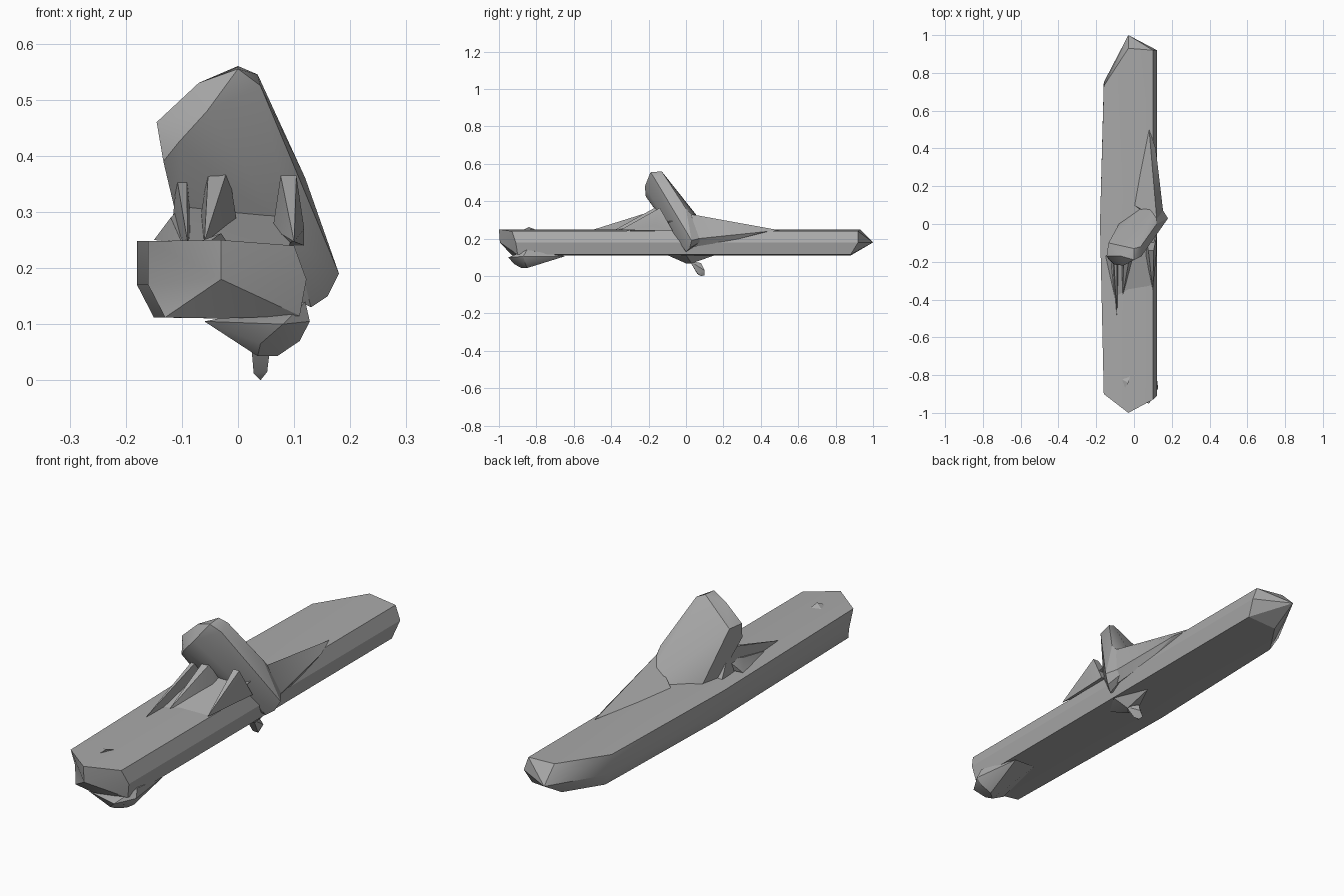
import bpy, bmesh

if "Cube" in bpy.data.objects:
    bpy.data.objects.remove(bpy.data.objects["Cube"])

# One grey for the whole piece
grey = bpy.data.materials.new("weathered grey")
grey.use_nodes = True
colour = (0.4, 0.4, 0.4, 1)
grey.diffuse_color = colour
grey.node_tree.nodes["Principled BSDF"].inputs["Base Color"].default_value = colour


def finish(name, bm):
    bmesh.ops.recalc_face_normals(bm, faces=bm.faces[:])
    mesh = bpy.data.meshes.new(name)
    bm.to_mesh(mesh)
    bm.free()
    mesh.materials.append(grey)
    part = bpy.data.objects.new(name, mesh)
    bpy.context.collection.objects.link(part)
    bpy.ops.object.select_all(action="DESELECT")
    part.select_set(True)
    bpy.context.view_layer.objects.active = part
    bpy.ops.object.shade_smooth_by_angle(angle=0.5)
    return part


def hull(name, points):
    """Faceted solid wrapped around a few corner points."""
    bm = bmesh.new()
    verts = [bm.verts.new(p) for p in points]
    result = bmesh.ops.convex_hull(bm, input=verts)
    loose = set(result["geom_interior"]) | set(result["geom_unused"])
    bmesh.ops.delete(bm, geom=[v for v in loose if isinstance(v, bmesh.types.BMVert)],
                     context="VERTS")
    return finish(name, bm)


def loft(name, rings, tips):
    """Skin closed rings of equal size and fan each end to its tip."""
    bm = bmesh.new()
    loops = [[bm.verts.new(p) for p in ring] for ring in rings]
    count = len(loops[0])
    for a, b in zip(loops, loops[1:]):
        for i in range(count):
            j = (i + 1) % count
            bm.faces.new((a[i], a[j], b[j], b[i]))
    for loop, tip in zip((loops[0], loops[-1]), tips):
        centre = bm.verts.new(tip)
        for i in range(count):
            bm.faces.new((loop[i], loop[(i + 1) % count], centre))
    bmesh.ops.triangulate(bm, faces=bm.faces[:])
    return finish(name, bm)


# Trunk: one cross-section, clockwise from the top middle, with slanted ends
section = [(-.03, .25), (.1, .24), (.122, .18), (.11, .115),
           (-.03, .11), (-.13, .112), (-.16, .17), (-.16, .248)]
front_cut = [-1, -.93, -.91, -.9, -.93, -.91, -.87, -.9]
back_cut = [.93, .92, .92, .88, .88, .73, .75, .73]


def ring(cut, bulge=0):
    return [(x - bulge if x < -.1 else x, y, z) for (x, z), y in zip(section, cut)]


loft("trunk", [ring(front_cut), ring([0] * len(section), .02), ring(back_cut)],
     [(-.03, -.995, .18), (-.03, 1, .18)])

# Leaning branch with a slanted, cut-off top
hull("branch", [
    (-.145, -.17, .46), (-.105, -.215, .425), (-.055, -.22, .48), (.04, -.17, .525),
    (.035, -.12, .545), (0, -.13, .56), (0, -.19, .555), (-.07, -.17, .53),
    (-.135, -.1, .46), (-.133, -.19, .39), (-.1, -.09, .25), (.1, -.08, .25),
    (-.08, 0, .25), (.08, .09, .27), (.12, .0, .36), (.18, .03, .19),
    (.16, .02, .15), (.13, 0, .13), (.11, .14, .22)])

# Flare running from the branch down the back of the trunk
hull("branch_flare", [
    (.12, .03, .33), (.1, .1, .29), (.115, .4, .235), (.08, .5, .245),
    (0, .1, .245), (.13, 0, .15), (.155, .06, .2), (.115, .25, .19)])

# Ridges spreading from the foot of the branch towards the front:
# foot centre, half width, crest height, toe x, toe y
for i, (x, half, crest, toe_x, toe_y) in enumerate([
        (-.1, .018, .36, -.09, -.5), (-.035, .035, .38, -.06, -.38),
        (.09, .028, .365, .1, -.35)]):
    hull(f"root_ridge_{i + 1}", [
        (x - half / 2, -.14, crest), (x + half / 2, -.14, crest),
        (x - half, -.17, .27), (x + half, -.17, .27),
        (x - half, -.07, .24), (x + half, -.07, .24),
        (toe_x, toe_y, .247)])

# Low mound where the ridges meet the trunk
hull("root_mound", [
    (-.15, -.17, .25), (-.12, -.22, .29), (-.1, -.13, .31), (-.03, -.24, .265),
    (.1, -.18, .26), (.11, -.05, .3), (-.1, -.4, .245), (.09, -.35, .235)])

# Knot under the front end
hull("front_knot", [
    (-.06, -.92, .105), (.0, -.88, .07), (.035, -.88, .043), (.07, -.85, .043),
    (.11, -.86, .07), (.128, -.87, .105), (.08, -.95, .1), (.04, -.92, .065),
    (.09, -.8, .075), (.1, -.65, .105), (0, -.65, .108), (.12, -.85, .14)])

# Small twig and its collar under the middle
hull("twig_collar", [
    (-.02, -.03, .112), (.03, 0, .068), (.06, .03, .068), (.11, 0, .112),
    (.05, .15, .11), (.05, -.1, .112), (.02, .06, .08)])
hull("twig", [
    (.022, .02, .08), (.06, .02, .08), (.04, .08, .07), (.028, .06, .012),
    (.052, .06, .015), (.04, .08, 0), (.036, .1, .005), (.05, .1, .03)])

# Small bump on top near the front
hull("top_bump", [
    (-.07, -.82, .247), (-.03, -.84, .262), (-.02, -.8, .247), (-.05, -.87, .248)])
